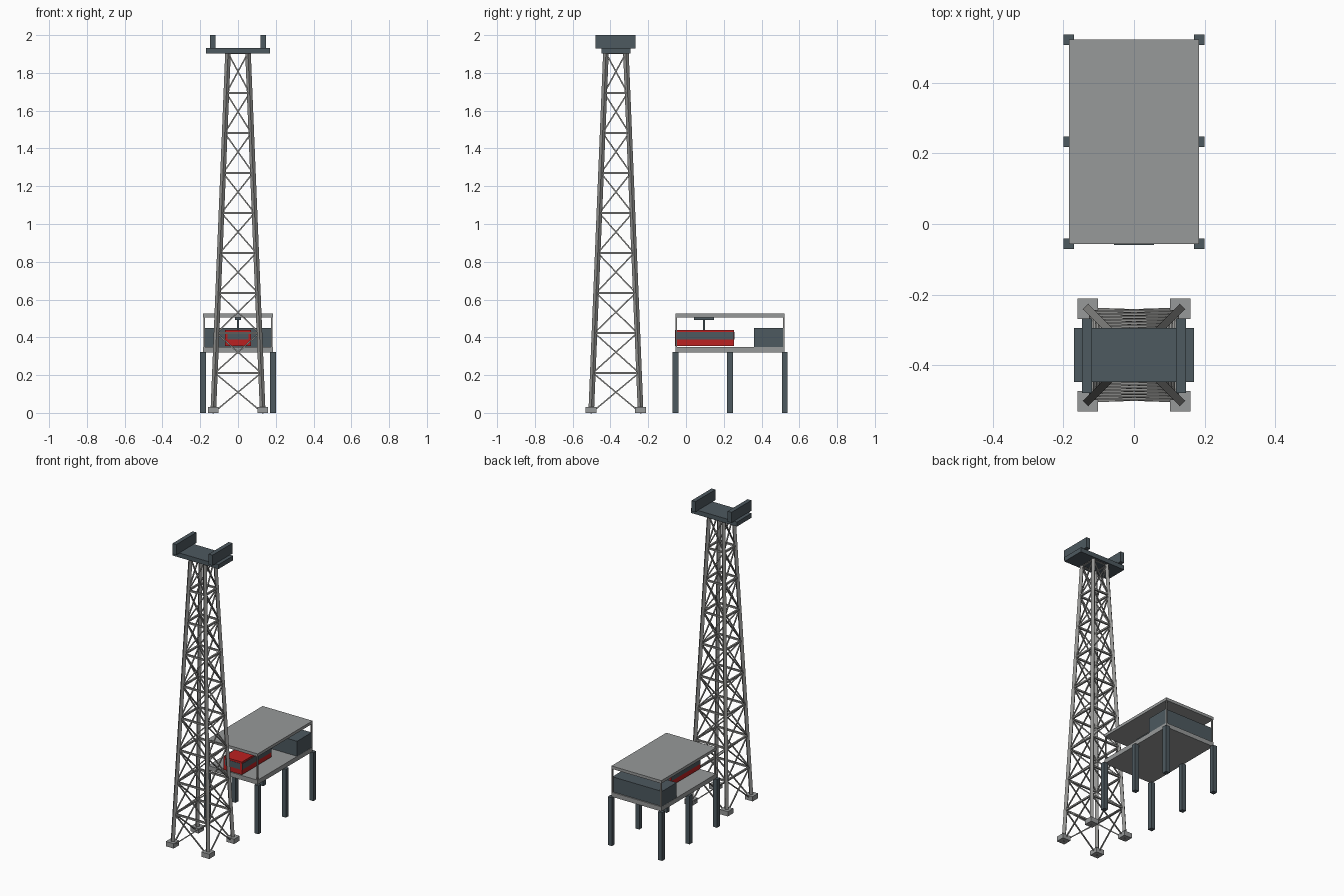
import bpy
import bmesh
from mathutils import Vector

if "Cube" in bpy.data.objects:
    bpy.data.objects.remove(bpy.data.objects["Cube"], do_unlink=True)


def material(name, rgb):
    mat = bpy.data.materials.new(name)
    mat.use_nodes = True
    mat.diffuse_color = (*rgb, 1)
    mat.node_tree.nodes["Principled BSDF"].inputs["Base Color"].default_value = (*rgb, 1)
    return mat


GREY = material("concrete grey", (0.31, 0.32, 0.32))
STEEL = material("steel grey", (0.29, 0.29, 0.28))
SLATE = material("dark slate", (0.075, 0.10, 0.115))
RED = material("cabin red", (0.50, 0.015, 0.015))


def finish(name, bm, mat):
    mesh = bpy.data.meshes.new(name)
    bm.normal_update()
    bm.to_mesh(mesh)
    bm.free()
    mesh.materials.append(mat)
    obj = bpy.data.objects.new(name, mesh)
    bpy.context.scene.collection.objects.link(obj)
    return obj


def box(name, x, y, z, mat):
    """Box from (low, high) ranges on each axis."""
    bm = bmesh.new()
    bmesh.ops.create_cube(bm, size=1)
    for v in bm.verts:
        v.co = [r[0] + (c + 0.5) * (r[1] - r[0]) for r, c in zip((x, y, z), v.co)]
    return finish(name, bm, mat)


def beams(name, pairs, thickness, mat):
    """Square bars joining pairs of points, as one object."""
    bm = bmesh.new()
    for a, b in pairs:
        d = b - a
        turn = d.to_track_quat("Z", "Y")
        for v in bmesh.ops.create_cube(bm, size=1)["verts"]:
            size = Vector((v.co.x * thickness, v.co.y * thickness, v.co.z * d.length))
            v.co = (a + b) / 2 + turn @ size
    return finish(name, bm, mat)


# Lattice tower
TOWER_Y, TOP_Z, BAYS = -0.371, 1.905, 9
CORNERS = [(-1, -1), (1, -1), (1, 1), (-1, 1)]


def tower_point(corner, level):
    t = level / BAYS
    half = 0.131 + (0.053 - 0.131) * t
    sx, sy = CORNERS[corner % 4]
    return Vector((sx * half, TOWER_Y + sy * half, TOP_Z * t))


for i, (sx, sy) in enumerate(CORNERS):
    x, y = sx * 0.131, TOWER_Y + sy * 0.131
    box(f"tower_footing_{i}", (x - 0.029, x + 0.029), (y - 0.029, y + 0.029), (0, 0.032), GREY)

legs = [(tower_point(c, 0.06), tower_point(c, BAYS)) for c in range(4)]
beams("tower_legs", legs, 0.021, STEEL)
rails, braces = [], []
for c in range(4):
    for n in range(BAYS):
        rails.append((tower_point(c, n + 1), tower_point(c + 1, n + 1)))
        braces.append((tower_point(c, n), tower_point(c + 1, n + 1)))
        braces.append((tower_point(c + 1, n), tower_point(c, n + 1)))
beams("tower_rails", rails, 0.011, STEEL)
beams("tower_braces", braces, 0.007, STEEL)

# Tower head
box("head_platform", (-0.17, 0.17), (-0.448, -0.294), (1.902, 1.932), SLATE)
for side, s in (("left", 1), ("right", -1)):
    box(f"head_beam_{side}", sorted((s * 0.119, s * 0.147)), (-0.479, -0.268), (1.93, 2.0), SLATE)

# Station on stilts
W, Y0, Y1 = 0.184, -0.056, 0.522
box("station_deck", (-W, W), (Y0, Y1), (0.32, 0.35), GREY)
box("station_roof", (-W, W), (Y0, Y1), (0.506, 0.525), GREY)
for side, s in (("left", 1), ("right", -1)):
    for row, y in (("front", Y0), ("middle", (Y0 + Y1) / 2), ("back", Y1)):
        x = s * 0.185
        box(f"stilt_{row}_{side}", (x - 0.015, x + 0.015), (y - 0.015, y + 0.015), (0, 0.322), SLATE)
    for row, y in (("front", Y0 + 0.005), ("back", Y1 - 0.005)):
        x = s * 0.179
        box(f"roof_post_{row}_{side}", (x - 0.004, x + 0.004), (y - 0.004, y + 0.004), (0.35, 0.507), STEEL)
box("machine_room", (-0.183, 0.183), (0.36, 0.514), (0.35, 0.45), SLATE)

# Cable cabin with window strips and hanger
C0, C1 = -0.057, 0.254
box("cabin_body", (-0.068, 0.068), (C0, C1), (0.355, 0.44), RED)
for side, s in (("left", 1), ("right", -1)):
    box(f"cabin_window_{side}", sorted((s * 0.066, s * 0.070)), (C0 + 0.002, C1 - 0.002), (0.388, 0.428), SLATE)
for end, y in (("front", C0), ("back", C1)):
    box(f"cabin_window_{end}", (-0.056, 0.056), (y - 0.002, y + 0.002), (0.388, 0.428), SLATE)
box("hanger_arm", (-0.005, 0.005), (0.090, 0.100), (0.44, 0.495), SLATE)
box("hanger_grip", (-0.016, 0.016), (0.042, 0.148), (0.492, 0.507), SLATE)
